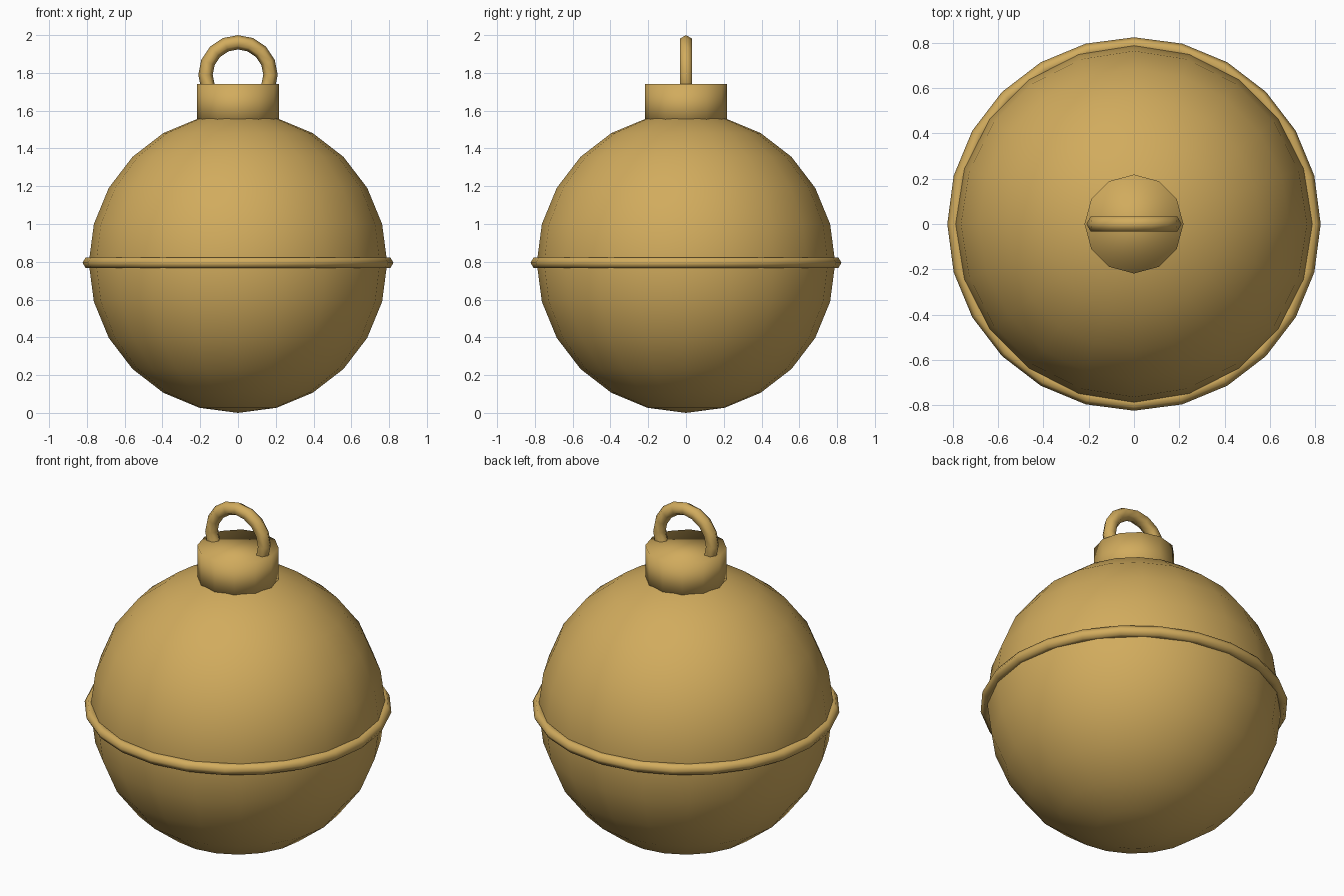
import bpy, math

if "Cube" in bpy.data.objects:
    bpy.data.objects.remove(bpy.data.objects["Cube"])

brass = bpy.data.materials.new("brass")
brass.diffuse_color = (0.64, 0.41, 0.11, 1)
brass.use_nodes = True
brass.node_tree.nodes["Principled BSDF"].inputs["Base Color"].default_value = brass.diffuse_color


def finish(name):
    # Name, colour and smooth-shade the part just added
    ob = bpy.context.object
    ob.name = name
    ob.data.materials.append(brass)
    bpy.ops.object.shade_smooth()
    return ob


def torus(name, z, major, minor, segments, rotation=(0, 0, 0)):
    bpy.ops.mesh.primitive_torus_add(
        major_radius=major, minor_radius=minor, major_segments=segments,
        minor_segments=6, location=(0, 0, z), rotation=rotation)
    return finish(name)


# Ball body
bpy.ops.mesh.primitive_uv_sphere_add(
    segments=20, ring_count=12, radius=0.79, location=(0, 0, 0.794))
ball = finish("ball")
ball.scale.z = 0.794 / 0.79

# Seam band around the equator
torus("seam_band", 0.795, 0.79, 0.033, 24)

# Cap on top, sunk slightly into the ball
bpy.ops.mesh.primitive_cylinder_add(
    vertices=12, radius=0.218, depth=0.22, location=(0, 0, 1.63))
finish("cap")

# Upright hanging loop, lower half inside the cap
torus("hanging_loop", 1.79, 0.172, 0.038, 16, (math.pi / 2, 0, 0))
